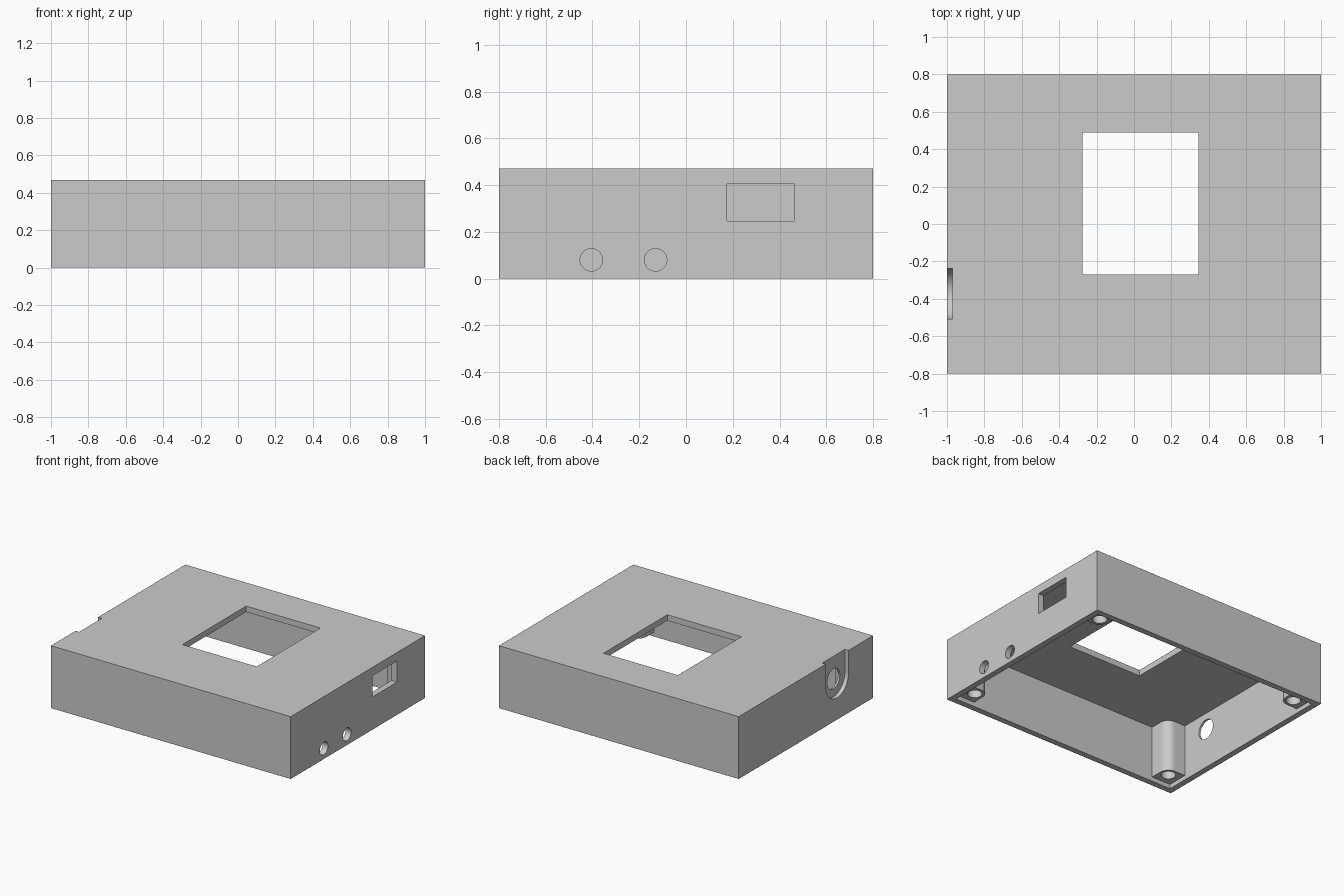
import bpy, bmesh, math
from mathutils import Matrix, Vector

if "Cube" in bpy.data.objects:
    bpy.data.objects.remove(bpy.data.objects["Cube"], do_unlink=True)

LENGTH, DEPTH, HEIGHT, WALL = 2.0, 1.6, 0.47, 0.045
LIP = 0.033           # posts stop this far above the open bottom
INSET, POST_R, BORE_R = 0.135, 0.07, 0.05

grey = bpy.data.materials.new("light_grey")
grey.use_nodes = True
grey.diffuse_color = (0.6, 0.6, 0.6, 1)
grey.node_tree.nodes["Principled BSDF"].inputs["Base Color"].default_value = (0.6, 0.6, 0.6, 1)


def make(name, bm):
    bmesh.ops.recalc_face_normals(bm, faces=bm.faces)
    mesh = bpy.data.meshes.new(name)
    bm.to_mesh(mesh)
    bm.free()
    mesh.materials.append(grey)
    ob = bpy.data.objects.new(name, mesh)
    bpy.context.collection.objects.link(ob)
    return ob


def box(name, lo, hi):
    bm = bmesh.new()
    lo, hi = Vector(lo), Vector(hi)
    bmesh.ops.create_cube(bm, size=1, matrix=Matrix.Translation((lo + hi) / 2)
                          @ Matrix.Diagonal((*(hi - lo), 1)))
    return make(name, bm)


def prism(name, points, offset):
    bm = bmesh.new()
    face = bm.faces.new([bm.verts.new(p) for p in points])
    ext = bmesh.ops.extrude_face_region(bm, geom=[face])
    moved = [g for g in ext["geom"] if isinstance(g, bmesh.types.BMVert)]
    bmesh.ops.translate(bm, verts=moved, vec=offset)
    return make(name, bm)


def arc(start, end, steps):
    for i in range(steps + 1):
        a = start + (end - start) * i / steps
        yield math.cos(a), math.sin(a)


def side_hole(name, x, y, z, r):
    ring = list(arc(0, math.tau, 48))[:-1]
    return prism(name, [(x - 0.1, y + r * c, z + r * s) for c, s in ring], (0.2, 0, 0))


def select(ob):
    bpy.ops.object.select_all(action="DESELECT")
    ob.select_set(True)
    bpy.context.view_layer.objects.active = ob


def cut(target, cutter):
    cutter.hide_render = True
    mod = target.modifiers.new("cut", "BOOLEAN")
    mod.operation, mod.solver, mod.object = "DIFFERENCE", "EXACT", cutter
    select(target)
    bpy.ops.object.modifier_apply(modifier=mod.name)
    bpy.data.objects.remove(cutter, do_unlink=True)


# Hollow case, open underneath
hx, hy = LENGTH / 2, DEPTH / 2
case = box("case", (-hx, -hy, 0), (hx, hy, HEIGHT))
cut(case, box("cavity", (WALL - hx, WALL - hy, -0.1), (hx - WALL, hy - WALL, HEIGHT - WALL)))

# Display window in the top and port openings in the left wall
cut(case, box("window", (-0.275, -0.27, 0.3), (0.345, 0.49, 0.6)))
cut(case, box("port", (0.9, 0.175, 0.247), (1.1, 0.465, 0.405)))
for y in (-0.405, -0.13):
    cut(case, side_hole("jack_hole", hx, y, 0.08, 0.048))

# Round-bottomed recess and through hole in the right wall
slot_y, slot_z, slot_r = -0.372, 0.3, 0.135
slot = [(-1.1, slot_y + slot_r * c, slot_z + slot_r * s) for c, s in arc(math.pi, math.tau, 32)]
slot += [(-1.1, slot_y + slot_r, 0.6), (-1.1, slot_y - slot_r, 0.6)]
cut(case, prism("recess", slot, (0.13, 0, 0)))
cut(case, side_hole("knob_hole", -hx, slot_y, slot_z, 0.075))

# Screw posts blended into the corners, mirrored from one
cx, cy = INSET - hx, INSET - hy
inner = WALL / 2
profile = [(inner - hx, inner - hy, LIP), (cx + POST_R, inner - hy, LIP)]
profile += [(cx + POST_R * c, cy + POST_R * s, LIP) for c, s in arc(0, math.pi / 2, 12)]
profile += [(inner - hx, cy + POST_R, LIP)]
posts = prism("screw_posts", profile, (0, 0, HEIGHT - WALL / 2 - LIP))
bore = [(cx + BORE_R * c, cy + BORE_R * s, -0.1) for c, s in list(arc(0, math.tau, 32))[:-1]]
cut(posts, prism("bore", bore, (0, 0, 0.45)))
mirror = posts.modifiers.new("mirror", "MIRROR")
mirror.use_axis = (True, True, False)
select(posts)
bpy.ops.object.modifier_apply(modifier=mirror.name)

for ob in (case, posts):
    select(ob)
    bpy.ops.object.shade_smooth_by_angle(angle=math.radians(30))
